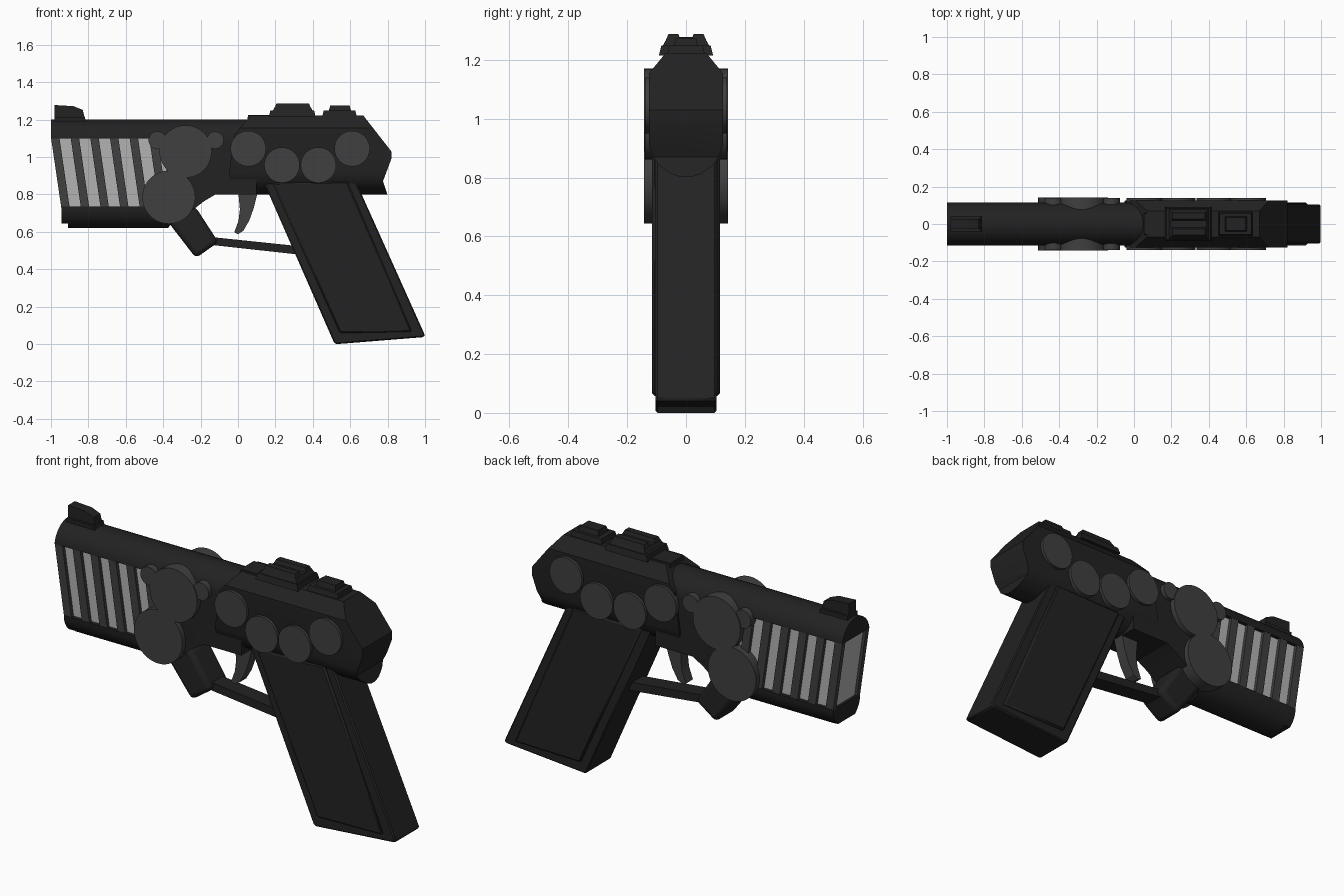
import bpy, bmesh, math
from mathutils import Vector

if "Cube" in bpy.data.objects:
    bpy.data.objects.remove(bpy.data.objects["Cube"])


def material(name, v):
    m = bpy.data.materials.new(name)
    m.diffuse_color = (v, v, v, 1)
    m.use_nodes = True
    m.node_tree.nodes["Principled BSDF"].inputs["Base Color"].default_value = m.diffuse_color
    return m


BLACK = material("black", 0.016)
DARK = material("dark_grey", 0.05)
LIGHT = material("light_grey", 0.45)


def extrude(name, pts, vec, mat):
    """Extrude a closed 3D outline along vec into a solid."""
    bm = bmesh.new()
    face = bm.faces.new([bm.verts.new(p) for p in pts])
    ext = bmesh.ops.extrude_face_region(bm, geom=[face])
    verts = [g for g in ext["geom"] if isinstance(g, bmesh.types.BMVert)]
    bmesh.ops.translate(bm, verts=verts, vec=Vector(vec))
    bmesh.ops.recalc_face_normals(bm, faces=bm.faces)
    me = bpy.data.meshes.new(name)
    bm.to_mesh(me)
    bm.free()
    ob = bpy.data.objects.new(name, me)
    bpy.context.collection.objects.link(ob)
    me.materials.append(mat)
    return ob


def side(name, profile, hw, mat=BLACK, bevel=0, y=0, seg=1):
    """Solid from a side (x, z) profile, hw = half width in y."""
    ob = extrude(name, [(x, y - hw, z) for x, z in profile], (0, 2 * hw, 0), mat)
    if bevel:
        b = ob.modifiers.new("bevel", 'BEVEL')
        b.width, b.segments = bevel, seg
        b.limit_method = 'ANGLE'
    return ob


def shaped(name, profile, section, mat=BLACK):
    """Side profile intersected with a (y, z) cross-section along x."""
    ob = side(name, profile, 0.3, mat)
    cut = extrude("cutter", [(-2, y, z) for y, z in section], (4, 0, 0), mat)
    m = ob.modifiers.new("shape", 'BOOLEAN')
    m.operation, m.solver, m.object = 'INTERSECT', 'EXACT', cut
    bpy.context.view_layer.objects.active = ob
    bpy.ops.object.modifier_apply(modifier=m.name)
    bpy.data.objects.remove(cut)
    return ob


def frustum(name, x0, x1, z0, z1, hw, inset, y=0):
    """Block whose top is inset on all four sides."""
    ob = side(name, [(x0, z0), (x1, z0), (x1, z1), (x0, z1)], hw, y=y)
    cx = (x0 + x1) / 2
    for v in ob.data.vertices:
        if v.co.z > (z0 + z1) / 2:
            v.co.x += math.copysign(inset, cx - v.co.x)
            v.co.y += math.copysign(inset, y - v.co.y)
    return ob


def stadium(r, zt, zb, n=20):
    top = [(r * math.cos(math.pi * i / n), zt + r * math.sin(math.pi * i / n)) for i in range(n + 1)]
    return top + [(-y, zb - (z - zt)) for y, z in top]


# Front frame: rounded top and bottom rails with an open vent window
shaped("front_frame", [
    (-1, 1.25), (-1, 1.1), (-.40, 1.1), (-.36, .735), (-.945, .735), (-.945, .645),
    (-.91, .645), (-.91, .58), (-.40, .58), (-.36, .64), (-.225, .73), (-.18, .765),
    (-.12, .80), (.1, .80), (.1, 1.25)], stadium(.115, 1.085, .735))

# Light barrel core and slanted vent ribs
side("barrel_core", [(-.985, 1.11), (-.35, 1.11), (-.3, .725), (-.93, .725)], .095, LIGHT)
for i in range(6):
    x = -1 + i * .105
    w = .045
    for s in (-1, 1):
        side("vent_rib", [(x, 1.105), (x + w, 1.105), (x + w + .055, .73), (x + .055, .73)],
             .013, DARK, y=s * .1)

# Rear body: chamfered top, rounded underside
half = [(.07, 1.222), (.125, 1.155), (.125, .91), (.112, .87), (.09, .84), (.05, .812), (.015, .801)]
section = half + [(-y, z) for y, z in reversed(half)]
shaped("rear_body", [
    (.07, 1.222), (.67, 1.222), (.82, 1.03), (.82, .99), (.775, .87), (.80, .795),
    (-.02, .795), (-.05, .9), (-.02, 1.12), (.04, 1.19)], section)

# Round side discs, running through the body
for x, z, r, hw in [(-.28, 1.03, .14, .143), (-.37, .785, .142, .143),
                    (-.43, 1.09, .048, .138), (-.122, 1.09, .046, .138),
                    (.055, 1.045, .095, .14), (.235, .957, .095, .14),
                    (.43, .957, .095, .14), (.61, 1.045, .095, .14)]:
    circle = [(x + r * math.cos(math.tau * i / 48), z + r * math.sin(math.tau * i / 48)) for i in range(48)]
    side("side_disc", circle, hw, DARK)

# Grip with raised side panels
side("grip", [(.14, .86), (.515, .004), (.53, 0), (.99, .037), (1, .045), (.985, .08), (.63, .87)],
     .103, bevel=.02)
side("grip_panel", [(.185, .86), (.545, .058), (.93, .066), (.585, .87)], .115, bevel=.008)

# Trigger, guard bar and guard lug
side("trigger", [(0, .83), (.01, .72), (.003, .66), (-.02, .597), (.0, .588), (.028, .605),
                 (.06, .66), (.085, .73), (.11, .83)], .03, DARK)
side("guard_bar", [(-.14, .572), (.33, .523), (.33, .478), (-.14, .53)], .045)
side("guard_lug", [(-.40, .69), (-.36, .635), (-.225, .46), (-.105, .545), (-.225, .73), (-.3, .76)],
     .08, bevel=.025, seg=3)

# Front sight
side("front_sight_base", [(-.98, 1.18), (-.98, 1.215), (-.82, 1.215), (-.81, 1.18)], .04)
side("front_sight", [(-.98, 1.19), (-.98, 1.278), (-.88, 1.272), (-.83, 1.252), (-.815, 1.19)], .028)

# Rear sights stacked on the body top
frustum("sight_rail", .05, .17, 1.2, 1.226, .06, .004)
frustum("rear_sight_base", .165, .415, 1.215, 1.248, .092, .008)
frustum("rear_sight_block", .185, .40, 1.245, 1.268, .08, .012)
for s in (-1, 1):
    frustum("rear_sight_ear", .197, .388, 1.266, 1.287, .026, .009, y=s * .043)
frustum("rear_cap_base", .45, .635, 1.215, 1.248, .065, .008)
frustum("rear_cap", .485, .605, 1.245, 1.275, .042, .008)

# Smooth curved faces, keep hard edges
bpy.ops.object.select_all(action='SELECT')
bpy.context.view_layer.objects.active = bpy.context.selected_objects[0]
bpy.ops.object.shade_smooth_by_angle(angle=math.radians(25))
